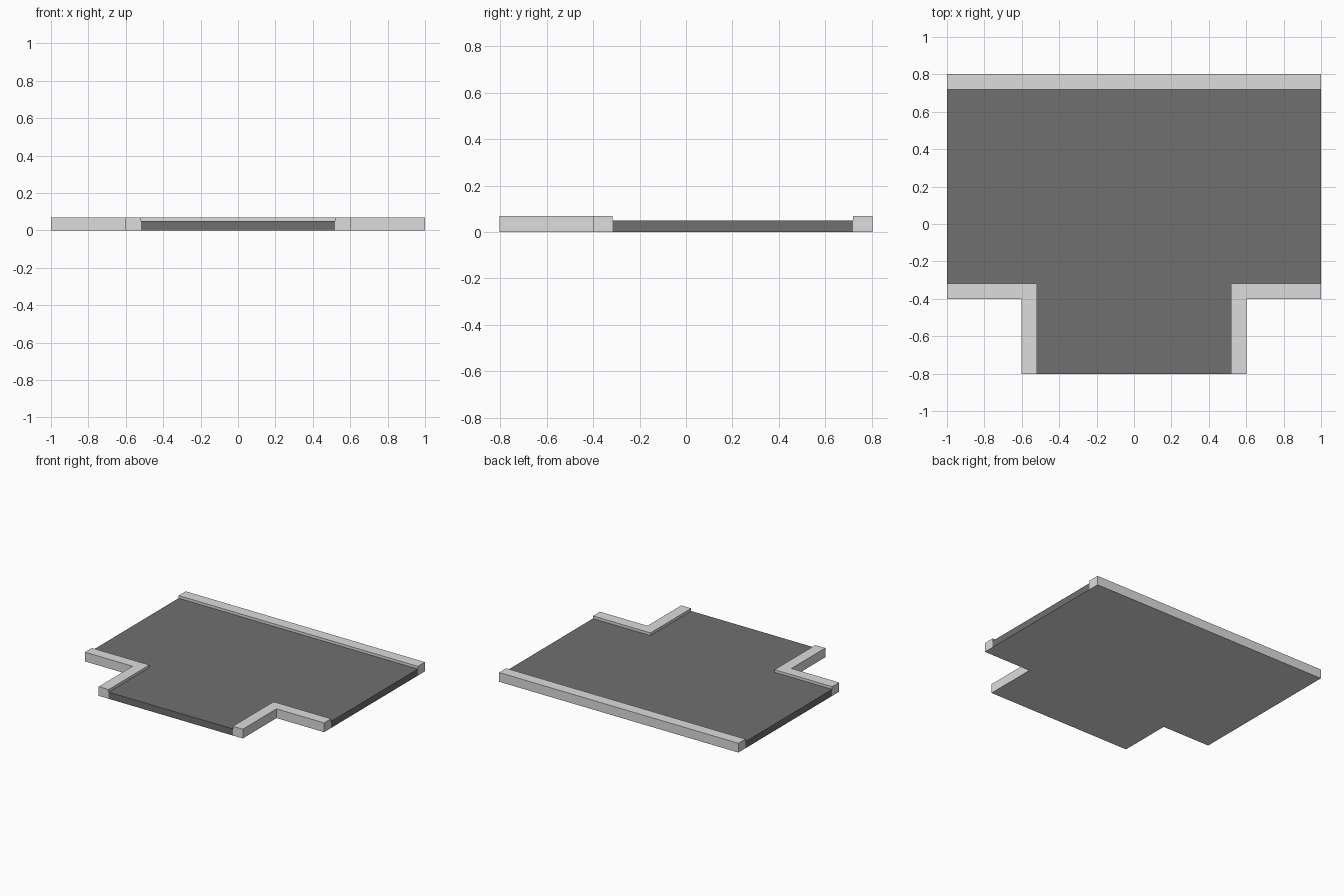
import bpy
import bmesh

if "Cube" in bpy.data.objects:
    bpy.data.objects.remove(bpy.data.objects["Cube"])

ROAD_TOP, CURB_TOP = 0.05, 0.07
Y_END = 0.803                 # half depth
X_IN, X_OUT = 0.519, 0.602    # inner and outer faces of the corner curbs
Y_IN, Y_OUT = -0.317, -0.4
Y_BACK = 0.719                # inner face of the back curb


def material(name, value):
    m = bpy.data.materials.new(name)
    m.diffuse_color = (value, value, value, 1)
    m.use_nodes = True
    m.node_tree.nodes["Principled BSDF"].inputs["Base Color"].default_value = m.diffuse_color
    return m


asphalt = material("dark_asphalt", 0.162)
concrete = material("light_concrete", 0.72)


def prism(name, outline, height, mats):
    """Extrude a counter-clockwise outline up from the ground; underside uses the last material."""
    bm = bmesh.new()
    base = bm.faces.new([bm.verts.new((x, y, 0)) for x, y in outline])
    ext = bmesh.ops.extrude_face_region(bm, geom=[base], use_keep_orig=True)
    for v in ext["geom"]:
        if isinstance(v, bmesh.types.BMVert):
            v.co.z = height
    bmesh.ops.recalc_face_normals(bm, faces=bm.faces)
    for f in bm.faces:
        f.material_index = len(mats) - 1 if f.normal.z < -0.5 else 0
    me = bpy.data.meshes.new(name)
    bm.to_mesh(me)
    bm.free()
    for m in mats:
        me.materials.append(m)
    ob = bpy.data.objects.new(name, me)
    bpy.context.collection.objects.link(ob)
    return ob


# T-shaped road surface between the curbs, with a concrete underside
half = [(X_IN, -Y_END), (X_IN, Y_IN), (1, Y_IN), (1, Y_BACK)]
prism("road_surface", half + [(-x, y) for x, y in reversed(half)], ROAD_TOP, [asphalt, concrete])

# Straight curb along the back
prism("back_curb", [(-1, Y_BACK), (1, Y_BACK), (1, Y_END), (-1, Y_END)], CURB_TOP, [concrete])

# L-shaped corner curbs, mirrored left and right
corner = [(X_IN, -Y_END), (X_OUT, -Y_END), (X_OUT, Y_OUT), (1, Y_OUT), (1, Y_IN), (X_IN, Y_IN)]
for side, s in (("right", 1), ("left", -1)):
    pts = [(s * x, y) for x, y in corner]
    prism(side + "_corner_curb", pts if s > 0 else pts[::-1], CURB_TOP, [concrete])
